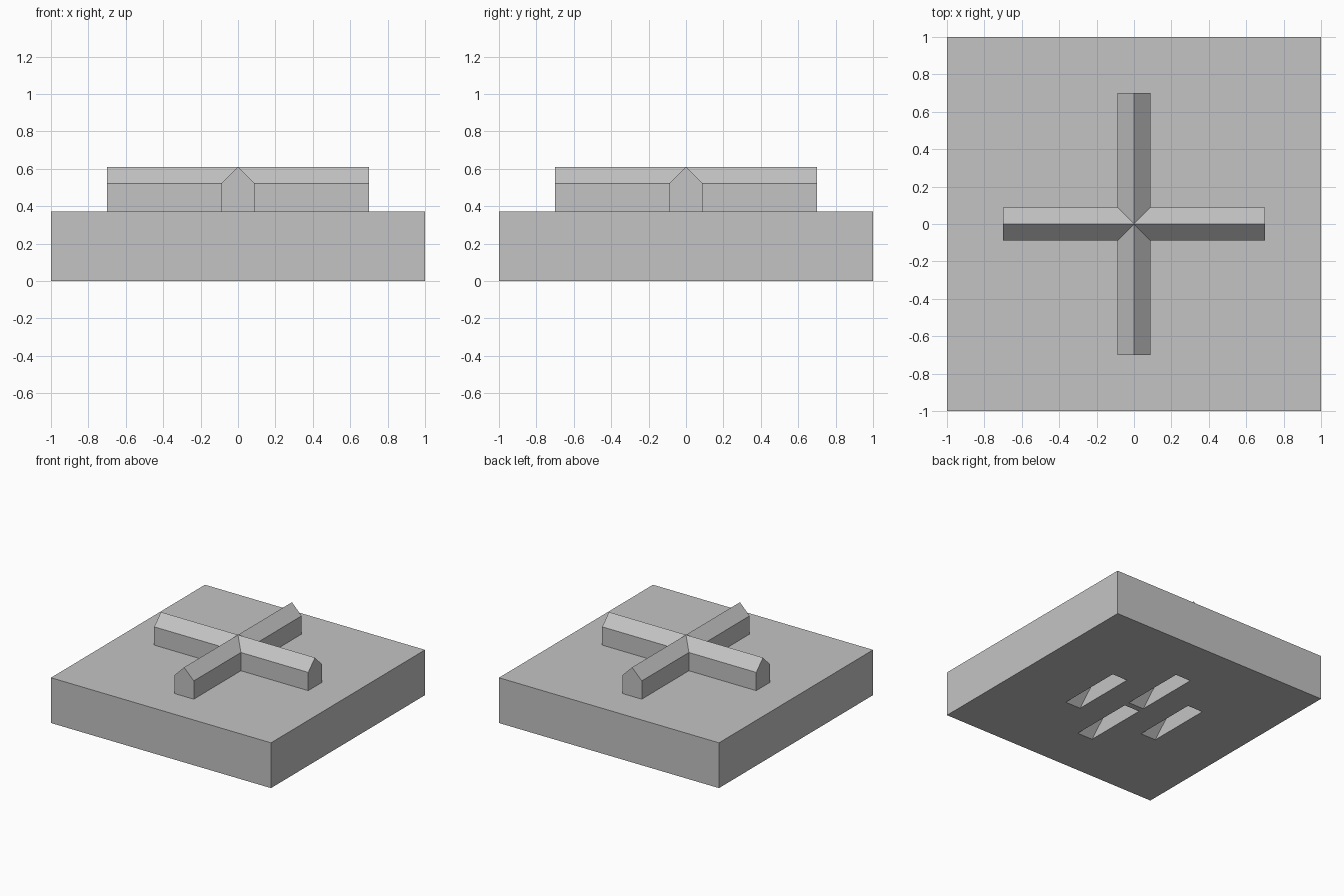
import bpy
import bmesh
from mathutils import Matrix, Vector

cube = bpy.data.objects.get("Cube")
if cube:
    bpy.data.objects.remove(cube, do_unlink=True)

PLATE_TOP = 0.372

grey = bpy.data.materials.new("light_grey")
grey.use_nodes = True
colour = (0.55, 0.55, 0.55, 1)
grey.diffuse_color = colour
grey.node_tree.nodes["Principled BSDF"].inputs["Base Color"].default_value = colour


def finish(name, bm):
    bmesh.ops.recalc_face_normals(bm, faces=bm.faces)
    mesh = bpy.data.meshes.new(name)
    bm.to_mesh(mesh)
    bm.free()
    mesh.materials.append(grey)
    obj = bpy.data.objects.new(name, mesh)
    bpy.context.collection.objects.link(obj)
    return obj


def gable_bar(name, half_width, base, eave, peak, length, centre=(0, 0), turn=0):
    """House-shaped profile in y-z, extruded along x, then turned about z."""
    bm = bmesh.new()
    profile = [(-half_width, base), (half_width, base), (half_width, eave),
               (0, peak), (-half_width, eave)]
    face = bm.faces.new([bm.verts.new((-length / 2, y, z)) for y, z in profile])
    moved = bmesh.ops.extrude_face_region(bm, geom=[face])["geom"]
    bmesh.ops.translate(bm, vec=(length, 0, 0),
                        verts=[g for g in moved if isinstance(g, bmesh.types.BMVert)])
    place = Matrix.Translation(Vector((*centre, 0))) @ Matrix.Rotation(turn, 4, "Z")
    bmesh.ops.transform(bm, matrix=place, verts=bm.verts)
    return finish(name, bm)


def combine(target, tool, operation):
    """Apply a boolean and discard the tool."""
    tool.hide_render = True
    mod = target.modifiers.new("boolean", "BOOLEAN")
    mod.operation = operation
    mod.solver = "EXACT"
    mod.object = tool
    bpy.context.view_layer.objects.active = target
    bpy.ops.object.modifier_apply(modifier=mod.name)
    bpy.data.objects.remove(tool, do_unlink=True)


# Square base plate
bm = bmesh.new()
bmesh.ops.create_cube(bm, size=1)
bmesh.ops.scale(bm, vec=(2, 2, PLATE_TOP), verts=bm.verts)
bmesh.ops.translate(bm, vec=(0, 0, PLATE_TOP / 2), verts=bm.verts)
plate = finish("base_plate", bm)

# Four slots in the underside, with sloping ends that meet in a ridge
for centre in [(0.37, 0), (-0.37, 0), (0, 0.3), (0, -0.3)]:
    slot = gable_bar("slot_cutter", 0.275, -0.05, 0, 0.275, 0.14, centre)
    combine(plate, slot, "DIFFERENCE")

# Raised cross with a pitched top, made of two crossing bars
cross = gable_bar("ridged_cross", 0.088, PLATE_TOP, 0.522, 0.61, 1.4)
other = gable_bar("cross_bar", 0.088, PLATE_TOP, 0.522, 0.61, 1.4, turn=1.5707963)
combine(cross, other, "UNION")
